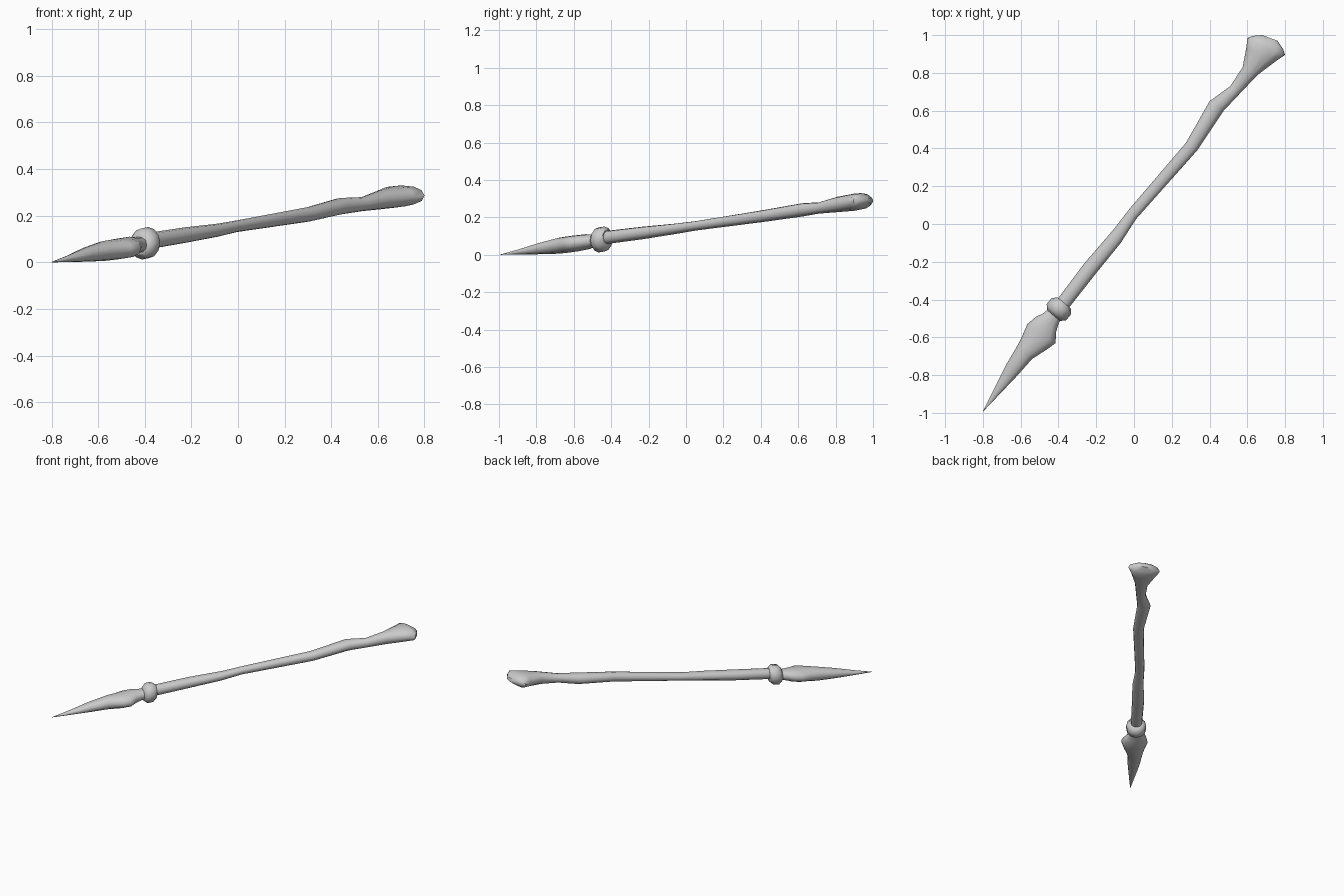
import bpy, bmesh, math
from mathutils import Vector

def shaped(v, p):
    return math.copysign(abs(v) ** p, v)

def loft(name, stations, sides=12, power=0.9):
    """Skin rounded sections, each given as left x,y, right x,y, bottom z, top z."""
    bm = bmesh.new()
    rings = []
    for xl, yl, xr, yr, zb, zt in stations:
        left, right = Vector((xl, yl, 0)), Vector((xr, yr, 0))
        mid, half = (left + right) / 2, (right - left) / 2
        ring = []
        for i in range(sides):
            a = 2 * math.pi * i / sides
            p = mid + half * shaped(math.cos(a), power)
            p.z = (zb + zt) / 2 + (zt - zb) / 2 * shaped(math.sin(a), power)
            ring.append(bm.verts.new(p))
        rings.append(ring)
    for a, b in zip(rings, rings[1:]):
        for i in range(sides):
            j = (i + 1) % sides
            bm.faces.new((a[i], a[j], b[j], b[i]))
    bm.faces.new(rings[0][::-1])
    bm.faces.new(rings[-1])
    bmesh.ops.recalc_face_normals(bm, faces=bm.faces)
    me = bpy.data.meshes.new(name)
    bm.to_mesh(me)
    bm.free()
    ob = bpy.data.objects.new(name, me)
    bpy.context.collection.objects.link(ob)
    bpy.context.view_layer.objects.active = ob
    ob.select_set(True)
    bpy.ops.object.shade_smooth_by_angle(angle=math.radians(50))
    ob.select_set(False)
    return ob

# Crooked handle with a flared, rounded butt
loft("handle", [
    (-0.425, -0.425, -0.365, -0.47, 0.055, 0.125),
    (-0.395, -0.385, -0.33, -0.425, 0.06, 0.13),
    (-0.26, -0.205, -0.20, -0.26, 0.083, 0.15),
    (-0.105, -0.025, -0.07, -0.10, 0.11, 0.166),
    (-0.02, 0.085, 0.01, 0.025, 0.13, 0.18),
    (0.275, 0.43, 0.335, 0.39, 0.175, 0.238),
    (0.40, 0.65, 0.475, 0.60, 0.205, 0.276),
    (0.51, 0.73, 0.56, 0.69, 0.22, 0.28),
    (0.575, 0.83, 0.655, 0.79, 0.228, 0.31),
    (0.595, 0.935, 0.755, 0.865, 0.235, 0.327),
    (0.60, 0.985, 0.80, 0.895, 0.243, 0.33),
    (0.63, 0.996, 0.79, 0.925, 0.255, 0.322),
    (0.68, 1.0, 0.76, 0.97, 0.275, 0.305),
])

# Bristle head: narrow neck, belly, then a long drawn-out tip
loft("bristles", [
    (-0.45, -0.45, -0.38, -0.49, 0.045, 0.11),
    (-0.485, -0.475, -0.40, -0.53, 0.038, 0.108),
    (-0.52, -0.492, -0.413, -0.575, 0.027, 0.11),
    (-0.565, -0.53, -0.415, -0.63, 0.018, 0.105),
    (-0.588, -0.585, -0.455, -0.66, 0.012, 0.10),
    (-0.612, -0.635, -0.54, -0.715, 0.006, 0.092),
    (-0.68, -0.75, -0.62, -0.805, 0.003, 0.065),
    (-0.74, -0.87, -0.715, -0.905, 0.001, 0.03),
    (-0.80, -0.99, -0.798, -0.992, 0.0, 0.002),
])

# Chunky collar between handle and bristles, swept along the axis
axis = Vector((0.64, 0.76, 0.12)).normalized()
side = Vector((0.76, -0.64, 0)).normalized()
sections = []
for t, r in ((-0.045, 0.03), (-0.045, 0.045), (-0.022, 0.067),
             (0.018, 0.067), (0.042, 0.047), (0.042, 0.03)):
    c = Vector((-0.397, -0.45, 0.082)) + axis * t
    l, q = c - side * r, c + side * r
    sections.append((l.x, l.y, q.x, q.y, c.z - r, c.z + r))
loft("collar", sections, power=1.0)
